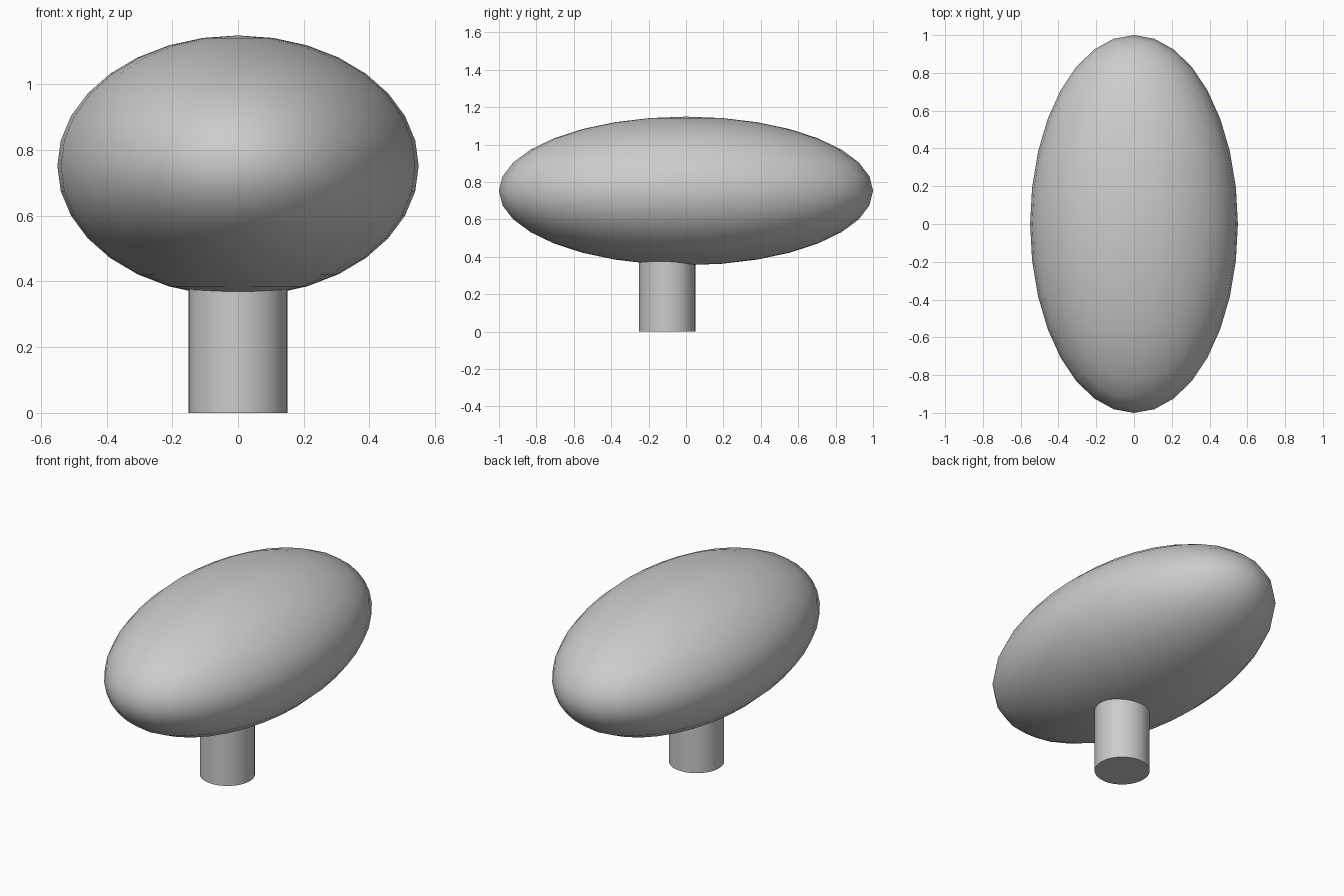
import bpy
import math

cube = bpy.data.objects.get("Cube")
if cube:
    bpy.data.objects.remove(cube, do_unlink=True)

# Single plain grey
grey = bpy.data.materials.new("plain_grey")
grey.use_nodes = True
colour = (0.6, 0.6, 0.6, 1)
grey.diffuse_color = colour
grey.node_tree.nodes["Principled BSDF"].inputs["Base Color"].default_value = colour


def finish(name):
    obj = bpy.context.object
    obj.name = name
    obj.data.materials.append(grey)
    bpy.ops.object.transform_apply(location=False, rotation=True, scale=True)
    bpy.ops.object.shade_smooth_by_angle(angle=math.radians(40))


# Flattened egg-shaped cap, long from front to back
bpy.ops.mesh.primitive_uv_sphere_add(segments=32, ring_count=16, radius=1, location=(0, 0, 0.752))
bpy.context.object.scale = (0.55, 1.0, 0.397)
finish("cap")

# Round stem, set slightly forward, ending inside the cap
bpy.ops.mesh.primitive_cylinder_add(vertices=32, radius=0.15, depth=0.5, location=(0, -0.1, 0.25))
finish("stem")
